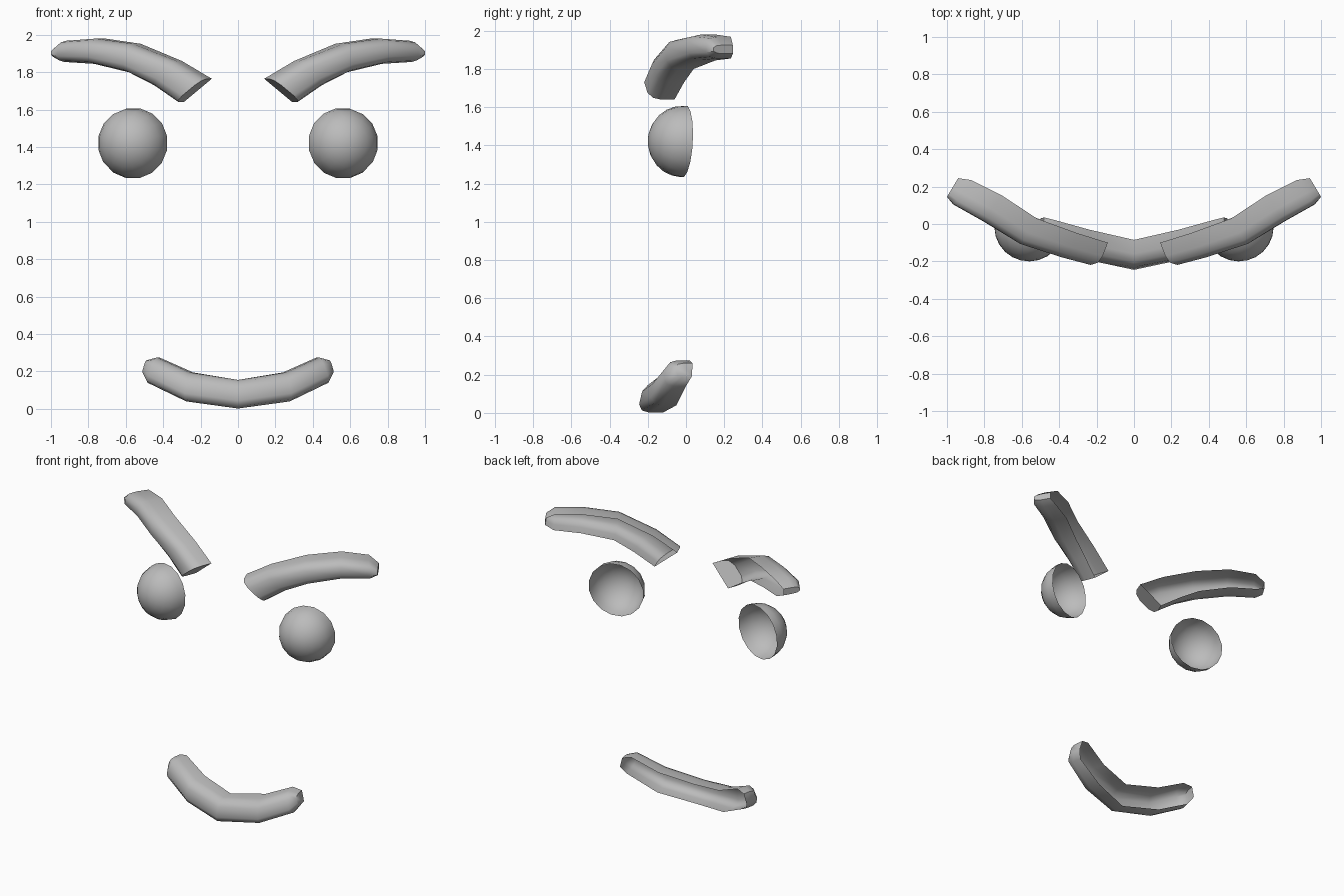
import bpy, bmesh, math
from mathutils import Vector, Matrix

cube = bpy.data.objects.get("Cube")
if cube:
    bpy.data.objects.remove(cube, do_unlink=True)

grey = bpy.data.materials.new("plain_grey")
grey.use_nodes = True
grey.diffuse_color = (0.5, 0.5, 0.5, 1)
grey.node_tree.nodes["Principled BSDF"].inputs["Base Color"].default_value = (0.5, 0.5, 0.5, 1)

# Rounded U section: (share of the way from top rim to bottom rim, share of depth)
SECTION = [(0, 0), (0, .55), (.07, .84), (.28, 1), (.72, 1), (.93, .84), (1, .55), (1, 0)]


def finish(name, bm, angle):
    bmesh.ops.recalc_face_normals(bm, faces=bm.faces)
    # Open shells: make the front of each part face forwards
    if sum(f.normal.y * f.calc_area() for f in bm.faces) > 0:
        bmesh.ops.reverse_faces(bm, faces=bm.faces)
    mesh = bpy.data.meshes.new(name)
    bm.to_mesh(mesh)
    bm.free()
    mesh.materials.append(grey)
    ob = bpy.data.objects.new(name, mesh)
    bpy.context.collection.objects.link(ob)
    bpy.ops.object.select_all(action='DESELECT')
    bpy.context.view_layer.objects.active = ob
    ob.select_set(True)
    bpy.ops.object.shade_smooth_by_angle(angle=math.radians(angle))


def flip(p):
    return (-p[0],) + tuple(p[1:])


def mirrored(stations):
    return [tuple(flip(p) for p in s) for s in stations]


def shell(name, stations):
    """Skin the U section through (top rim, bottom rim, depth vector) stations."""
    bm = bmesh.new()
    rings = []
    for top, bottom, depth in stations:
        t, b, d = Vector(top), Vector(bottom), Vector(depth)
        rings.append([bm.verts.new(t.lerp(b, u) + d * v) for u, v in SECTION])
    for r, s in zip(rings, rings[1:]):
        for i in range(len(SECTION) - 1):
            bm.faces.new((r[i], r[i + 1], s[i + 1], s[i]))
    bm.faces.new(rings[0])
    bm.faces.new(rings[-1])
    finish(name, bm, 50)


# Brows
brow = [
    ((.14, -.10, 1.765), (.29, -.06, 1.64), (.05, -.13, 0)),
    ((.30, -.05, 1.86), (.42, -.01, 1.73), (.05, -.14, 0)),
    ((.52, .03, 1.952), (.54, .04, 1.80), (.08, -.14, 0)),
    ((.71, .155, 1.98), (.72, .155, 1.845), (.09, -.14, 0)),
    ((.87, .235, 1.968), (.88, .235, 1.855), (.09, -.13, 0)),
    ((.94, .245, 1.925), (.94, .245, 1.88), (.06, -.10, 0)),
]
shell("left_brow", brow)
shell("right_brow", mirrored(brow))

# Mouth
half = [
    ((0, -.085, .155), (0, -.12, .002), (0, -.135, 0)),
    ((.24, -.03, .195), (.26, -.05, .04), (.03, -.14, 0)),
    ((.42, .02, .275), (.47, .00, .14), (.025, -.12, 0)),
    ((.48, .035, .26), (.50, .03, .19), (.015, -.09, 0)),
]
shell("mouth", mirrored(half[:0:-1]) + half)

# Eyes: open half domes turned outwards
for side, name in ((1, "left_eye"), (-1, "right_eye")):
    bm = bmesh.new()
    bmesh.ops.create_uvsphere(bm, u_segments=16, v_segments=12, radius=.19)
    bmesh.ops.delete(bm, geom=[v for v in bm.verts if v.co.z < -.01], context='VERTS')
    turn = (Matrix.Translation((side * .56, -.01, 1.42))
            @ Matrix.Rotation(side * math.radians(14), 4, 'Z')
            @ Matrix.Rotation(math.radians(87), 4, 'X')
            @ Matrix.Rotation(math.radians(11.25), 4, 'Z'))
    bm.transform(turn)
    finish(name, bm, 60)
